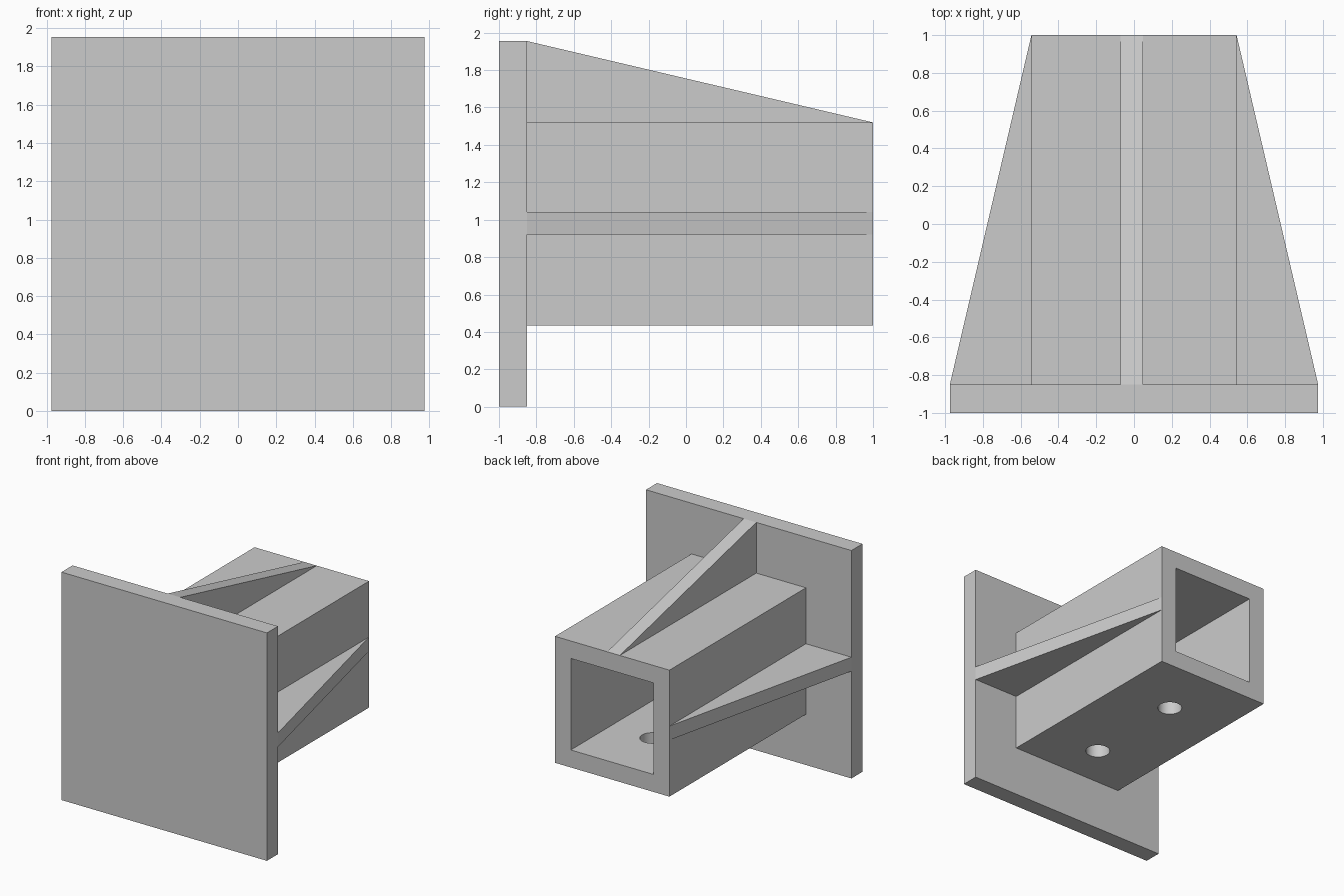
import bpy
import bmesh
from mathutils import Matrix, Vector

default = bpy.data.objects.get("Cube")
if default:
    bpy.data.objects.remove(default, do_unlink=True)

grey = bpy.data.materials.new("plain grey")
grey.use_nodes = True
grey.diffuse_color = (0.6, 0.6, 0.6, 1)
grey.node_tree.nodes["Principled BSDF"].inputs["Base Color"].default_value = grey.diffuse_color

# Main dimensions
PLATE_HALF, PLATE_TOP = 0.975, 1.955
FRONT, PLATE_BACK, END = -1.0, -0.85, 1.0
TUBE_HALF, TUBE_LOW, TUBE_HIGH = 0.543, 0.435, 1.52
WALL = 0.15
HOLE_RADIUS = 0.098


def add_object(name, bm):
    bmesh.ops.recalc_face_normals(bm, faces=bm.faces)
    mesh = bpy.data.meshes.new(name)
    bm.to_mesh(mesh)
    bm.free()
    mesh.materials.append(grey)
    obj = bpy.data.objects.new(name, mesh)
    bpy.context.collection.objects.link(obj)
    return obj


def box(name, low, high):
    low, high = Vector(low), Vector(high)
    bm = bmesh.new()
    bmesh.ops.create_cube(bm, size=1)
    bmesh.ops.scale(bm, vec=high - low, verts=bm.verts)
    bmesh.ops.translate(bm, vec=(low + high) / 2, verts=bm.verts)
    return add_object(name, bm)


def prism(name, points, depth):
    """Extrude a flat outline along the depth vector."""
    bm = bmesh.new()
    face = bm.faces.new([bm.verts.new(p) for p in points])
    result = bmesh.ops.extrude_face_region(bm, geom=[face], use_keep_orig=True)
    moved = [v for v in result["geom"] if isinstance(v, bmesh.types.BMVert)]
    bmesh.ops.translate(bm, vec=depth, verts=moved)
    return add_object(name, bm)


def cut(target, cutter):
    cutter.hide_render = True
    mod = target.modifiers.new("cut", 'BOOLEAN')
    mod.operation = 'DIFFERENCE'
    mod.solver = 'EXACT'
    mod.object = cutter
    bpy.context.view_layer.objects.active = target
    bpy.ops.object.modifier_apply(modifier=mod.name)
    bpy.data.objects.remove(cutter, do_unlink=True)


# Square mounting plate
box("mounting_plate", (-PLATE_HALF, FRONT, 0), (PLATE_HALF, PLATE_BACK, PLATE_TOP))

# Square tube, open at the back
tube = box("square_tube", (-TUBE_HALF, PLATE_BACK, TUBE_LOW), (TUBE_HALF, END, TUBE_HIGH))
inner = TUBE_HALF - WALL
cut(tube, box("cavity_cutter", (-inner, PLATE_BACK - 0.1, TUBE_LOW + WALL),
              (inner, END + 0.1, TUBE_HIGH - WALL)))

# Two bolt holes through the tube floor
for y in (-0.46, 0.455):
    bm = bmesh.new()
    bmesh.ops.create_cone(bm, cap_ends=True, segments=48, radius1=HOLE_RADIUS,
                          radius2=HOLE_RADIUS, depth=WALL * 2,
                          matrix=Matrix.Translation((0, y, TUBE_LOW + WALL / 2)))
    cut(tube, add_object("hole_cutter", bm))

bpy.ops.object.select_all(action='DESELECT')
tube.select_set(True)
bpy.context.view_layer.objects.active = tube
bpy.ops.object.shade_smooth_by_angle(angle=0.5)

# Triangular ribs on the top and both sides
prism("top_rib", [(-0.072, PLATE_BACK, PLATE_TOP), (-0.072, PLATE_BACK, TUBE_HIGH),
                  (-0.072, END, TUBE_HIGH)], (0.12, 0, 0))
for side, sign in (("left", 1), ("right", -1)):
    prism(side + "_rib", [(sign * PLATE_HALF, PLATE_BACK, 0.92),
                          (sign * TUBE_HALF, PLATE_BACK, 0.92),
                          (sign * TUBE_HALF, END, 0.92)], (0, 0, 0.12))
